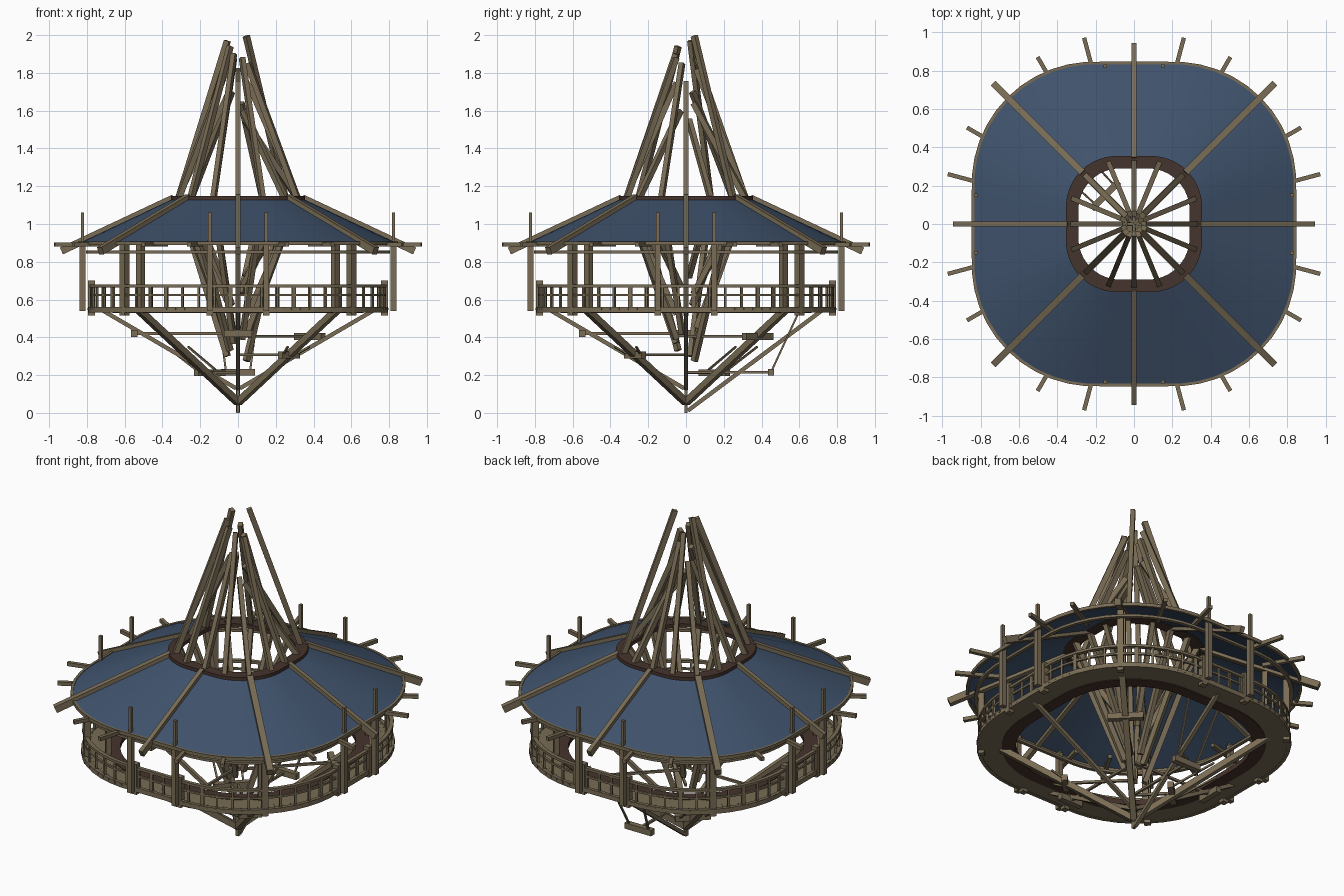
import bpy, bmesh, random
from math import sin, cos, tan, pi, sqrt, radians
from mathutils import Vector, Matrix

if "Cube" in bpy.data.objects:
    bpy.data.objects.remove(bpy.data.objects["Cube"])

random.seed(4)


def material(name, rgb):
    m = bpy.data.materials.new(name)
    m.diffuse_color = (*rgb, 1)
    m.use_nodes = True
    m.node_tree.nodes["Principled BSDF"].inputs["Base Color"].default_value = m.diffuse_color
    return m


WOOD = material("weathered_wood", (0.19, 0.15, 0.09))
BLUE = material("blue_roofing", (0.05, 0.085, 0.15))
RED = material("dark_red_wood", (0.06, 0.033, 0.025))


def reach(a, th):
    """Distance to the edge of a rounded square of half width a at angle th."""
    t = th % (pi / 2)
    t = min(t, pi / 2 - t)
    c, r = 0.25 * a, 0.75 * a
    if a * tan(t) <= c:
        return a / cos(t)
    b = c * (cos(t) + sin(t))
    return b + sqrt(b * b - 2 * c * c + r * r)


def on(a, th, z):
    d = reach(a, th)
    return Vector((d * cos(th), d * sin(th), z))


def polar(r, deg, z):
    return Vector((r * cos(radians(deg)), r * sin(radians(deg)), z))


def finish(name, bm, mat):
    me = bpy.data.meshes.new(name)
    bm.to_mesh(me)
    bm.free()
    me.materials.append(mat)
    ob = bpy.data.objects.new(name, me)
    bpy.context.collection.objects.link(ob)
    return ob


def band(name, profile, mat, closed=True, n=64):
    """Sweep a (half width, z) profile around the rounded square."""
    bm = bmesh.new()
    rows = [[bm.verts.new(on(a, 2 * pi * i / n, z)) for i in range(n)] for a, z in profile]
    for j in range(len(rows) if closed else len(rows) - 1):
        p, q = rows[j], rows[(j + 1) % len(rows)]
        for i in range(n):
            k = (i + 1) % n
            bm.faces.new((p[i], p[k], q[k], q[i]))
    bmesh.ops.recalc_face_normals(bm, faces=bm.faces)
    return finish(name, bm, mat)


def ring(name, a0, a1, z0, z1, mat):
    return band(name, [(a0, z0), (a1, z0), (a1, z1), (a0, z1)], mat)


def beams(name, items, mat=WOOD):
    """Boxes from p to q; w = sideways width, h = thickness, side = width direction."""
    bm = bmesh.new()
    for p, q, w, h, side in items:
        p, q = Vector(p), Vector(q)
        x = (q - p).normalized()
        y = Vector(side)
        y = (y - x * y.dot(x)).normalized()
        z = x.cross(y)
        rot = Matrix((x, y, z)).transposed().to_4x4()
        m = Matrix.Translation((p + q) / 2) @ rot @ Matrix.Diagonal(((q - p).length, w, h, 1))
        bmesh.ops.create_cube(bm, size=1, matrix=m)
    return finish(name, bm, mat)


def tangent(deg):
    return polar(1, deg + 90, 0)


# Roof skin, crown ring and edge trim
roof = band("roof", [(0.34, 1.135), (0.84, 0.9)], BLUE, closed=False)
roof.data.shade_smooth()
ring("crown_ring", 0.29, 0.355, 1.125, 1.147, RED)
ring("roof_edge_trim", 0.832, 0.846, 0.888, 0.908, WOOD)
ring("roof_wall_plate", 0.785, 0.805, 0.845, 0.86, WOOD)

# Eight rafters lying over the roof
items = []
for k in range(8):
    d = 45 * k
    th = radians(d)
    end = 0.935 if k % 2 == 0 else 1.03
    i, o = reach(0.34, th), reach(0.84, th)
    slope = -0.235 / (o - i)
    items.append((polar(i, d, 1.137), polar(end, d, 1.137 + slope * (end - i)),
                  0.026 if k % 2 == 0 else 0.036, 0.04, tangent(d)))
beams("rafters", items)

# Stub beams poking out below the roof edge
beams("eave_stubs", [(polar(0.76, d, 0.892), polar(1.005, d, 0.892), 0.022, 0.022, tangent(d))
                     for q in range(4) for d in (90 * q + 15, 90 * q + 30, 90 * q + 60, 90 * q + 75)])

# Spire poles and their mirrored lower counterparts
tops = [1.75, 1.55, 1.995, 1.64, 1.82, 1.88, 1.7, 1.97,
        1.7, 1.85, 1.94, 1.9, 1.75, 1.88, 1.6, 1.85]
up, down = [], []
for k, t in enumerate(tops):
    d = 22.5 * k
    foot = on(0.32, radians(d), 1.135)
    r = 0.04 + 0.05 * (t - 1.55)
    up.append((foot, polar(r, d, t), 0.026, 0.03, tangent(d)))
    down.append((foot, polar(r, d, 2.27 - t), 0.026, 0.03, tangent(d)))
beams("spire_poles", up)
beams("hanging_poles", down)

# Deck boards, fascia and red inner ring
n = 110
items = []
for k in range(n):
    th = 2 * pi * k / n
    items.append((on(0.6, th, 0.55), on(0.79, th, 0.55), 0.046, 0.012, (-sin(th), cos(th), 0)))
beams("deck_boards", items)
ring("deck_fascia", 0.772, 0.792, 0.532, 0.56, WOOD)
ring("deck_underside", 0.66, 0.78, 0.534, 0.545, WOOD)
ring("deck_inner_ring", 0.595, 0.665, 0.53, 0.56, RED)

# Railing: two rails and balusters
ring("top_rail", 0.765, 0.787, 0.665, 0.68, WOOD)
ring("middle_rail", 0.77, 0.782, 0.618, 0.63, WOOD)
items = []
for k in range(60):
    th = 2 * pi * (k + 0.5) / 60
    w = 0.022 if k % 4 == 0 else 0.012
    items.append((on(0.776, th, 0.555), on(0.776, th, 0.67), w, 0.012, (-sin(th), cos(th), 0)))
beams("balusters", items)

# Posts: paired on each straight side, heavier on the corners
tall, short, corner, inner = [], [], [], []
for q in range(4):
    R = Matrix.Rotation(q * pi / 2, 3, 'Z')
    s = R @ Vector((0, 1, 0))
    for y in (-0.15, 0.15):
        tall.append((R @ Vector((0.823, y, 0.54)), R @ Vector((0.823, y, 0.9)), 0.03, 0.03, s))
        tall.append((R @ Vector((0.823, y, 0.9)), R @ Vector((0.823, y, 1.06)), 0.018, 0.018, s))
        short.append((R @ Vector((0.775, y, 0.515)), R @ Vector((0.775, y, 0.7)), 0.036, 0.036, s))
    d = 45 + 90 * q
    corner.append((polar(0.85, d, 0.515), polar(0.85, d, 0.9), 0.036, 0.036, tangent(d)))
    inner.append((polar(0.73, d, 0.55), polar(0.73, d, 0.96), 0.034, 0.03, tangent(d)))
beams("tall_posts", tall)
beams("railing_posts", short)
beams("corner_posts", corner)
beams("inner_corner_posts", inner)

# Struts under the deck, meeting near the ground
items = []
for k in range(8):
    d = 45 * k
    if k % 2:
        items.append((polar(0.75, d, 0.55), polar(0.0, d, 0.055), 0.034, 0.034, tangent(d)))
    else:
        low = 0.012 if k == 2 else 0.13
        items.append((polar(0.73, d, 0.55), polar(0.01, d, low), 0.022, 0.022, tangent(d)))
beams("lower_struts", items)

# Loose plank steps with thin stays and hangers: angle, radius, height, length
steps, stays = [], []
for d, r, z, length in ((45, 0.537, 0.405, 0.2), (-45, 0.382, 0.307, 0.13),
                        (135, 0.212, 0.212, 0.2), (180, 0.55, 0.42, 0.15),
                        (270, 0.55, 0.42, 0.15), (90, 0.45, 0.215, 0.18)):
    c, t = polar(r, d, z), tangent(d)
    steps.append((c - t * length / 2, c + t * length / 2, 0.036, 0.034, (0, 0, 1)))
    stays.append((c, (0, 0, z), 0.014, 0.014, t))
    for sgn in (-1, 1):
        if d in (90, 135, -45):
            stays.append((c + t * sgn * length * 0.35,
                          on(0.6 if d == 90 else 0.42, radians(d + 10 * sgn), 0.54 if d == 90 else 0.35),
                          0.01, 0.01, t))
beams("plank_steps", steps)
beams("step_stays", stays)
# Small pin reaching the ground
beams("bottom_pin", [((0, 0, 0.0), (0, 0, 0.16), 0.018, 0.018, (1, 0, 0))])
